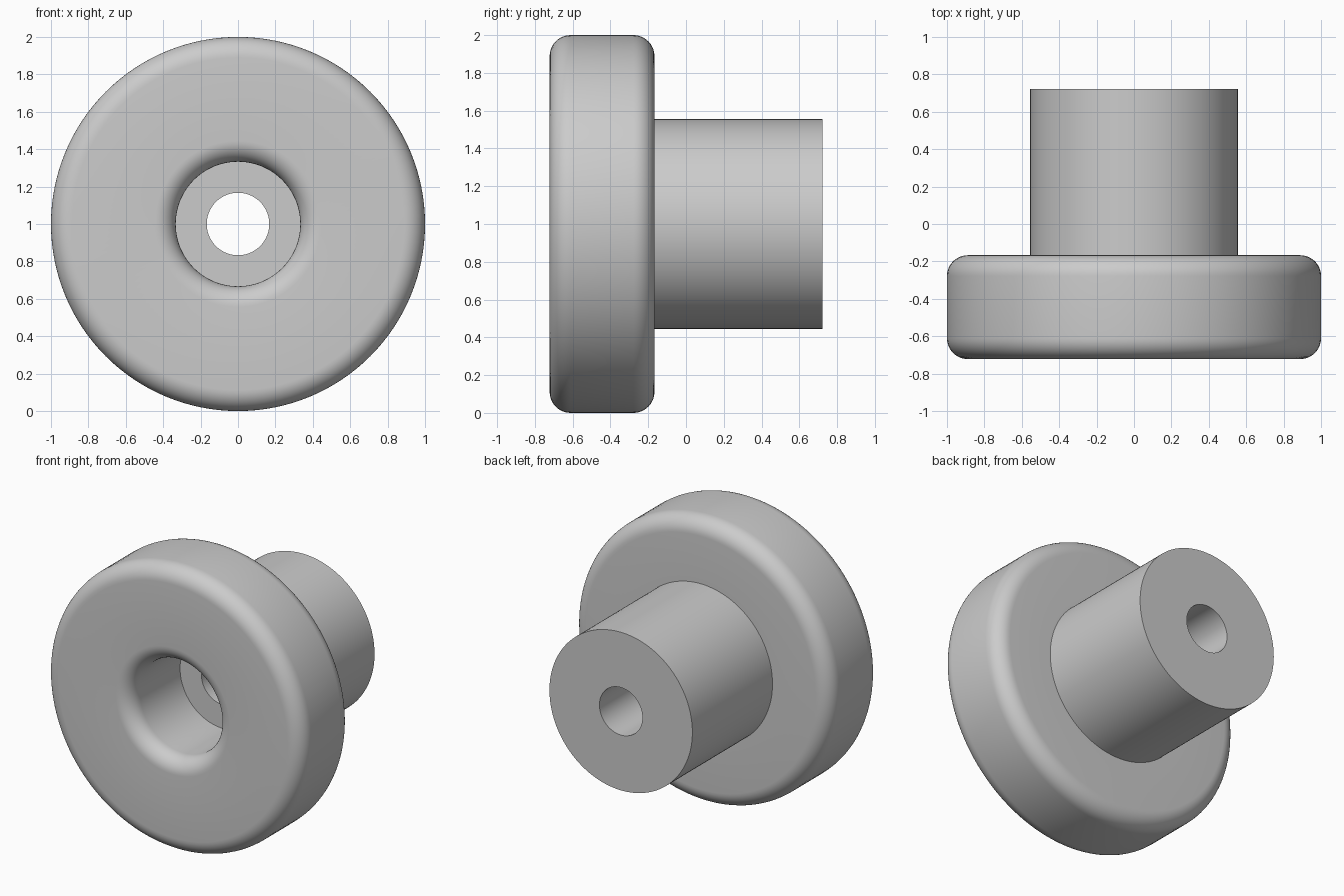
import bpy, bmesh, math
from mathutils import Matrix, Vector

cube = bpy.data.objects.get("Cube")
if cube:
    bpy.data.objects.remove(cube, do_unlink=True)

SEGMENTS = 128
FILLET = 0.111
FRONT, DISC_BACK, HUB_BACK = -0.722, -0.167, 0.722
DISC_R, HUB_R, RECESS_R, HOLE_R = 1.0, 0.555, 0.333, 0.167


def arc(radius, y, start, steps=10):
    """Quarter-circle fillet about (radius, y), sweeping 90 degrees from start."""
    angles = [math.radians(start + 90 * i / steps) for i in range(steps + 1)]
    return [(radius + FILLET * math.cos(a), y + FILLET * math.sin(a)) for a in angles]


# Closed half-section as (radius, y): recess mouth, disc rim, hub, hole, recess floor
profile = (
    arc(RECESS_R + FILLET, FRONT + FILLET, 180)
    + arc(DISC_R - FILLET, FRONT + FILLET, 270)
    + arc(DISC_R - FILLET, DISC_BACK - FILLET, 0)
    + [(HUB_R, DISC_BACK), (HUB_R, HUB_BACK), (HOLE_R, HUB_BACK),
       (HOLE_R, DISC_BACK), (RECESS_R, DISC_BACK)]
)

# Revolve the section about the front-to-back axis
bm = bmesh.new()
verts = [bm.verts.new((r, y, 1.0)) for r, y in profile]
edges = [bm.edges.new((v, verts[(i + 1) % len(verts)])) for i, v in enumerate(verts)]
bmesh.ops.spin(bm, geom=verts + edges, cent=Vector((0, 0, 1)), axis=Vector((0, 1, 0)),
               angle=math.tau, steps=SEGMENTS, use_duplicate=False)
bmesh.ops.remove_doubles(bm, verts=bm.verts, dist=0.0005)
bmesh.ops.recalc_face_normals(bm, faces=bm.faces)

mesh = bpy.data.meshes.new("flanged_knob")
bm.to_mesh(mesh)
bm.free()
knob = bpy.data.objects.new("flanged_knob", mesh)
bpy.context.collection.objects.link(knob)

# Plain grey finish
grey = bpy.data.materials.new("light_grey")
grey.use_nodes = True
colour = (0.6, 0.6, 0.6, 1.0)
grey.diffuse_color = colour
grey.node_tree.nodes["Principled BSDF"].inputs["Base Color"].default_value = colour
mesh.materials.append(grey)

# Smooth curves with crisp machined edges
bpy.ops.object.select_all(action="DESELECT")
knob.select_set(True)
bpy.context.view_layer.objects.active = knob
bpy.ops.object.shade_smooth_by_angle(angle=math.radians(30))
